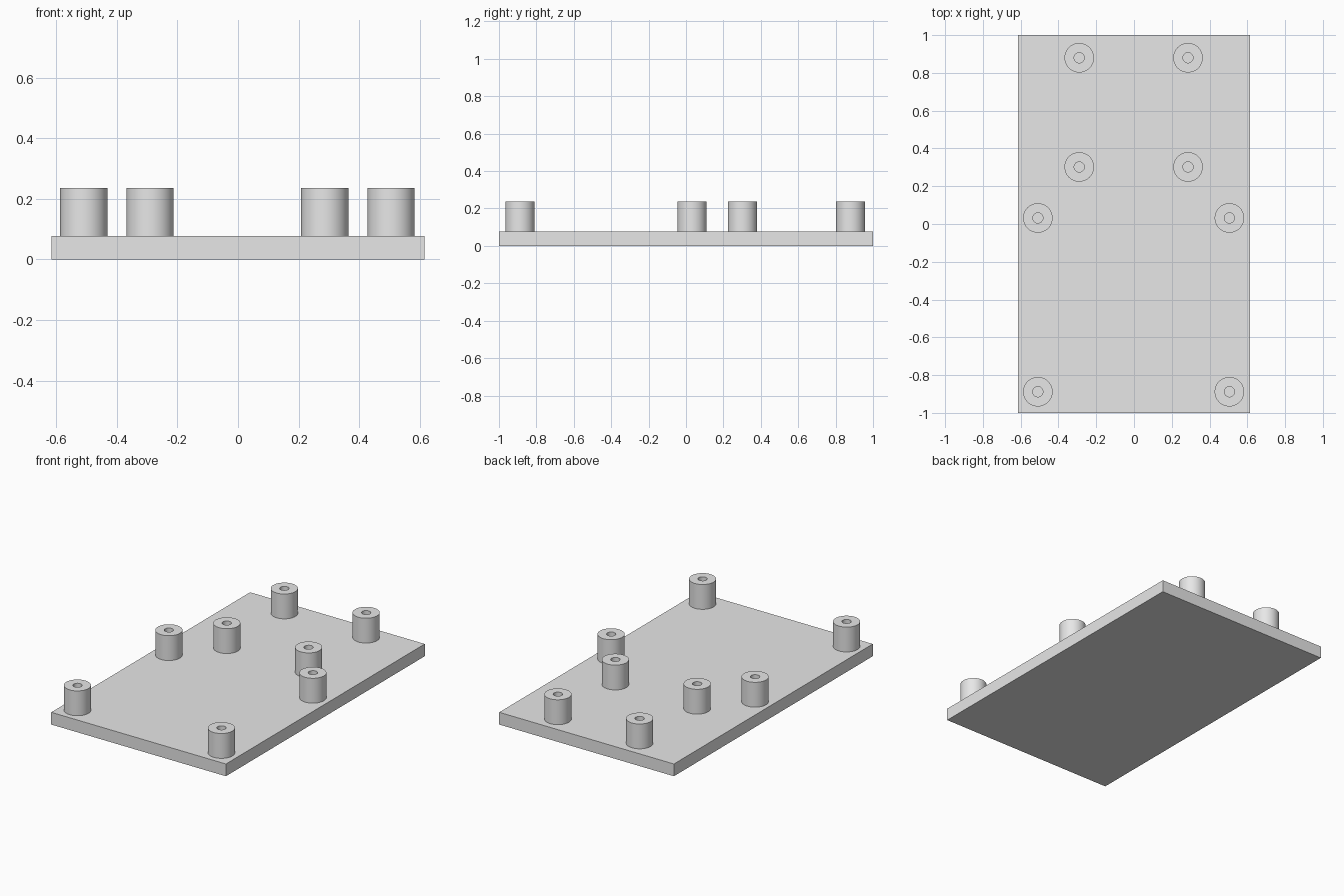
import bpy
import bmesh
import math
from mathutils import Matrix, Vector

cube = bpy.data.objects.get("Cube")
if cube:
    bpy.data.objects.remove(cube, do_unlink=True)

WIDTH, LENGTH, THICK = 1.23, 2.0, 0.078
POST_TOP, POST_R, HOLE_R = 0.236, 0.078, 0.027
OFFSET_X = -0.002

grey = bpy.data.materials.new("plain_grey")
grey.use_nodes = True
grey.diffuse_color = (0.8, 0.8, 0.8, 1)
grey.node_tree.nodes["Principled BSDF"].inputs["Base Color"].default_value = (0.8, 0.8, 0.8, 1)


def add_object(name, bm):
    bmesh.ops.recalc_face_normals(bm, faces=bm.faces)
    mesh = bpy.data.meshes.new(name)
    bm.to_mesh(mesh)
    bm.free()
    mesh.materials.append(grey)
    obj = bpy.data.objects.new(name, mesh)
    bpy.context.collection.objects.link(obj)
    return obj


def add_post(name, x, y):
    """Hollow round post, turned from a closed wall profile."""
    bm = bmesh.new()
    profile = [(HOLE_R, THICK), (POST_R, THICK), (POST_R, POST_TOP), (HOLE_R, POST_TOP)]
    verts = [bm.verts.new((r, 0, z)) for r, z in profile]
    edges = [bm.edges.new((verts[i], verts[i - 1])) for i in range(len(verts))]
    bmesh.ops.spin(bm, geom=verts + edges, cent=(0, 0, 0), axis=(0, 0, 1),
                   angle=math.tau, steps=64, use_merge=True)
    bmesh.ops.remove_doubles(bm, verts=bm.verts, dist=0.0001)
    post = add_object(name, bm)
    post.location = (x, y, 0)
    bpy.ops.object.select_all(action="DESELECT")
    post.select_set(True)
    bpy.context.view_layer.objects.active = post
    bpy.ops.object.shade_smooth_by_angle(angle=math.radians(30))


# Base plate
bm = bmesh.new()
bmesh.ops.create_cube(bm, size=1, matrix=Matrix.Translation((0, 0, THICK / 2))
                      @ Matrix.Diagonal(Vector((WIDTH, LENGTH, THICK, 1))))
add_object("base_plate", bm)

# Mounting posts in mirrored pairs
rows = {"front_outer": (0.507, -0.888), "middle_outer": (0.507, 0.032),
        "middle_inner": (0.288, 0.302), "back_inner": (0.288, 0.88)}
for row, (x, y) in rows.items():
    for side, sign in (("left", 1), ("right", -1)):
        add_post(f"{row}_post_{side}", sign * x + OFFSET_X, y)
